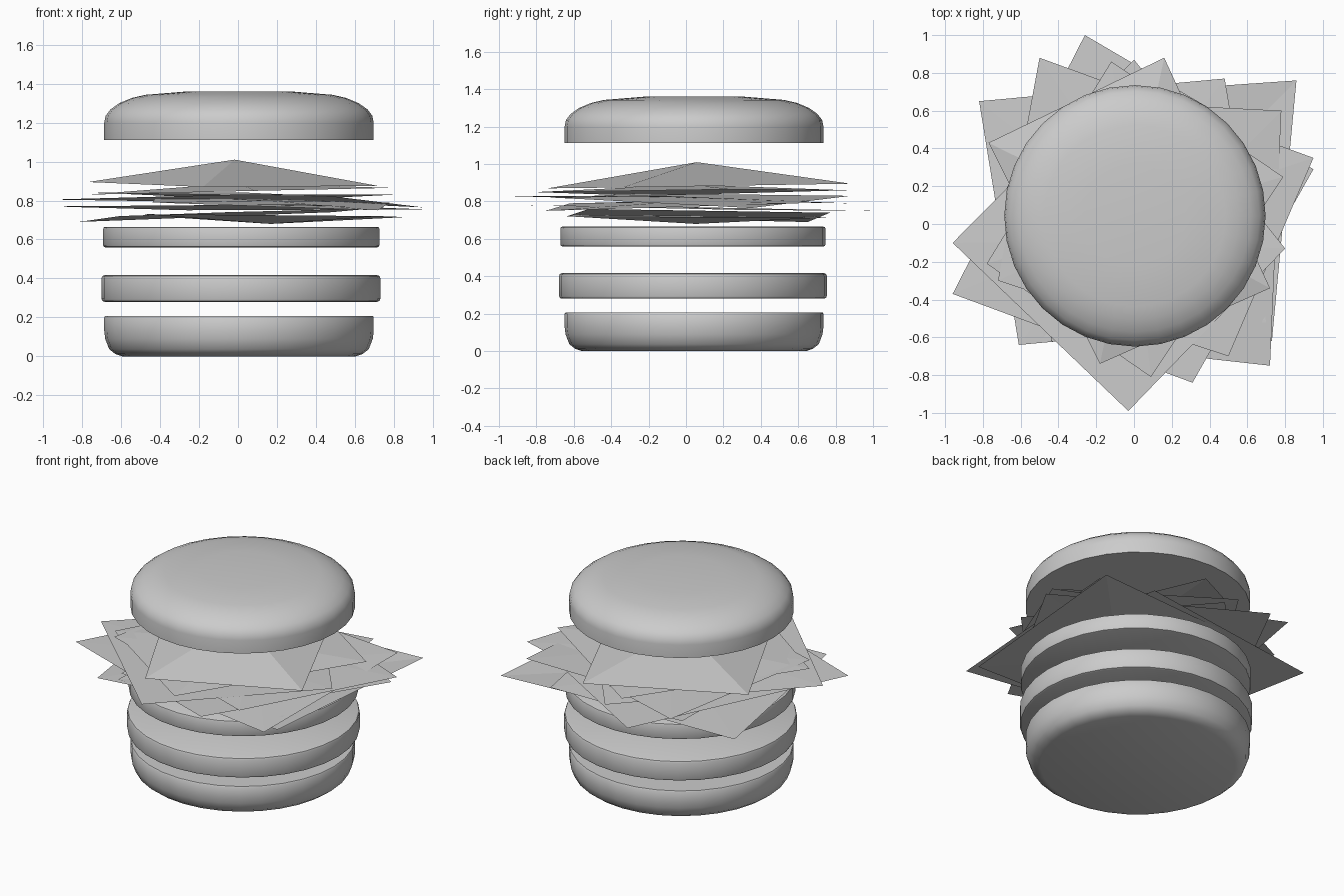
import bpy, bmesh, math

if "Cube" in bpy.data.objects:
    bpy.data.objects.remove(bpy.data.objects["Cube"])

SIDES = 32


def disc(name, centre, profile):
    """Solid of revolution; profile is (radius, z) from bottom to top, capped at both ends."""
    bm = bmesh.new()
    rings = []
    for r, z in profile:
        rings.append([bm.verts.new((centre[0] + r * math.cos(2 * math.pi * i / SIDES),
                                    centre[1] + r * math.sin(2 * math.pi * i / SIDES), z))
                      for i in range(SIDES)])
    for a, b in zip(rings, rings[1:]):
        for i in range(SIDES):
            j = (i + 1) % SIDES
            bm.faces.new((a[i], a[j], b[j], b[i]))
    bm.faces.new(rings[0][::-1])
    bm.faces.new(rings[-1])
    obj = finish(name, bm)
    bpy.ops.object.select_all(action='DESELECT')
    obj.select_set(True)
    bpy.context.view_layer.objects.active = obj
    bpy.ops.object.shade_smooth_by_angle(angle=math.radians(40))
    return obj


def leaf(name, peak, *corners):
    """Thin square sheet folded gently around a centre point at height peak."""
    bm = bmesh.new()
    vs = [bm.verts.new(c) for c in corners]
    mid = bm.verts.new((sum(c[0] for c in corners) / 4, sum(c[1] for c in corners) / 4, peak))
    for i in range(4):
        bm.faces.new((vs[i], vs[(i + 1) % 4], mid))
    bmesh.ops.recalc_face_normals(bm, faces=bm.faces)
    bm.normal_update()
    if sum(f.normal.z for f in bm.faces) < 0:
        bmesh.ops.reverse_faces(bm, faces=bm.faces)
    return finish(name, bm)


def finish(name, bm):
    mesh = bpy.data.meshes.new(name)
    bm.to_mesh(mesh)
    bm.free()
    obj = bpy.data.objects.new(name, mesh)
    bpy.context.collection.objects.link(obj)
    return obj


def slab(name, centre, r, z0, z1, b=0.015):
    """Flat round slice with small rounded rims."""
    disc(name, centre, [(r - b, z0), (r - b * .3, z0 + b * .3), (r, z0 + b),
                        (r, z1 - b), (r - b * .3, z1 - b * .3), (r - b, z1)])


# Buns
disc("bottom_bun", (0.005, 0.043), [(0.60, 0), (0.635, 0.012), (0.667, 0.037), (0.687, 0.09),
                                    (0.692, 0.13), (0.692, 0.2), (0.687, 0.207)])
disc("top_bun", (0.005, 0.043), [(0.692, 1.112), (0.692, 1.2), (0.685, 1.235), (0.66, 1.268),
                                 (0.615, 1.3), (0.55, 1.327), (0.48, 1.343), (0.27, 1.36)])

# Round fillings
slab("patty", (0.015, 0.037), 0.716, 0.28, 0.417)
slab("tomato_slice", (0.017, 0.037), 0.709, 0.56, 0.665, 0.01)

# Lettuce sheets, lowest to highest
leaf("lettuce_1", 0.68, (.86, .76, .715), (.73, -.62, .72), (-.48, -.6, .73), (-.44, .67, .72))
leaf("lettuce_2", 0.74, (-.82, .65, .69), (-.61, -.64, .72), (.7, -.52, .76), (.48, .77, .74))
leaf("lettuce_3", 0.77, (-.26, 1.0, .75), (-.96, -.37, .77), (.31, -.84, .78), (.95, .29, .755))
leaf("lettuce_4", 0.80, (.72, -.75, .75), (.78, .6, .79), (-.42, .66, .82), (-.44, -.62, .79))
leaf("lettuce_5", 0.82, (-.96, -.1, .805), (-.03, -.99, .83), (.8, -.13, .83), (0, .87, .79))
leaf("lettuce_6", 0.84, (-.5, .88, .83), (.95, .35, .765), (.5, -.7, .82), (-.72, -.3, .84))
leaf("lettuce_7", 0.89, (-.78, -.21, .83), (.09, -.81, .85), (.79, .25, .865), (-.12, .86, .86))
leaf("lettuce_8", 1.01, (-.77, .43, .895), (.16, .88, .895), (.72, -.34, .875), (-.18, -.74, .87))
